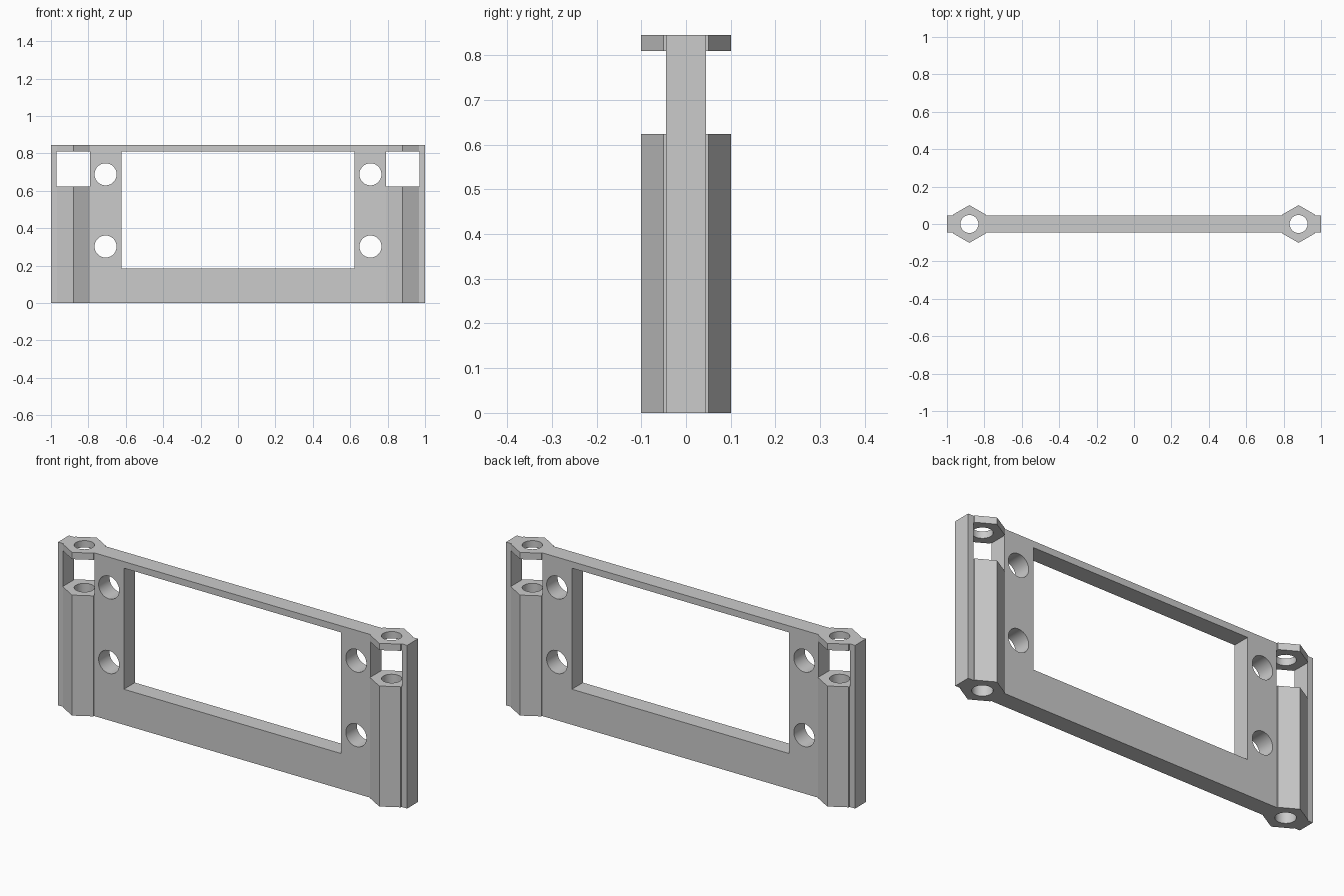
import bpy
import math

old = bpy.data.objects.get("Cube")
if old:
    bpy.data.objects.remove(old, do_unlink=True)

HEIGHT = 0.845
HALF_PLATE = 0.045
POST_X, POST_R, BORE_R = 0.88, 0.101, 0.048
SLOT = (0.624, 0.81)

grey = bpy.data.materials.new("light grey")
grey.use_nodes = True
grey.diffuse_color = (0.6, 0.6, 0.6, 1)
grey.node_tree.nodes["Principled BSDF"].inputs["Base Color"].default_value = (0.6, 0.6, 0.6, 1)


def box(name, x, y, z):
    """Box from (min, max) pairs."""
    bpy.ops.mesh.primitive_cube_add(size=1)
    ob = bpy.context.object
    ob.name = name
    spans = (x, y, z)
    for v in ob.data.vertices:
        v.co = [lo + (hi - lo) * (c + 0.5) for c, (lo, hi) in zip(v.co, spans)]
    ob.data.materials.append(grey)
    return ob


def prism(name, sides, radius, depth, location, rotation=(0, 0, 0)):
    bpy.ops.mesh.primitive_cylinder_add(vertices=sides, radius=radius, depth=depth,
                                        location=location, rotation=rotation)
    ob = bpy.context.object
    ob.name = name
    ob.data.materials.append(grey)
    return ob


def combine(target, tool, operation):
    """Apply a boolean and discard the tool object."""
    tool.hide_render = True
    mod = target.modifiers.new(operation.lower(), "BOOLEAN")
    mod.operation = operation
    mod.solver = "EXACT"
    mod.object = tool
    bpy.context.view_layer.objects.active = target
    bpy.ops.object.modifier_apply(modifier=mod.name)
    bpy.data.objects.remove(tool, do_unlink=True)


# Flat plate with a large window
frame = box("mounting_frame", (-1, 1), (-HALF_PLATE, HALF_PLATE), (0, HEIGHT))
combine(frame, box("window_cutter", (-0.622, 0.622), (-1, 1), (0.184, 0.811)), "DIFFERENCE")

for side in (-1, 1):
    x = side * POST_X
    # Hexagonal post with corners facing front and back
    post = prism("hex_post", 6, POST_R, HEIGHT, (x, 0, HEIGHT / 2))
    combine(frame, post, "UNION")

    # Slot under the cap, cut straight through front to back
    combine(frame, box("slot_cutter", (x - 0.09, x + 0.09), (-1, 1), SLOT), "DIFFERENCE")

    # Vertical bore through post and cap
    combine(frame, prism("bore_cutter", 40, BORE_R, 2, (x, 0, HEIGHT / 2)), "DIFFERENCE")

    # Screw holes beside the window
    for z in (0.302, 0.688):
        hole = prism("screw_hole_cutter", 40, 0.059, 1, (side * 0.708, 0, z),
                     (math.pi / 2, 0, 0))
        combine(frame, hole, "DIFFERENCE")

# Smooth bores, crisp edges
bpy.ops.object.select_all(action="DESELECT")
frame.select_set(True)
bpy.context.view_layer.objects.active = frame
bpy.ops.object.shade_smooth_by_angle(angle=math.radians(25))
